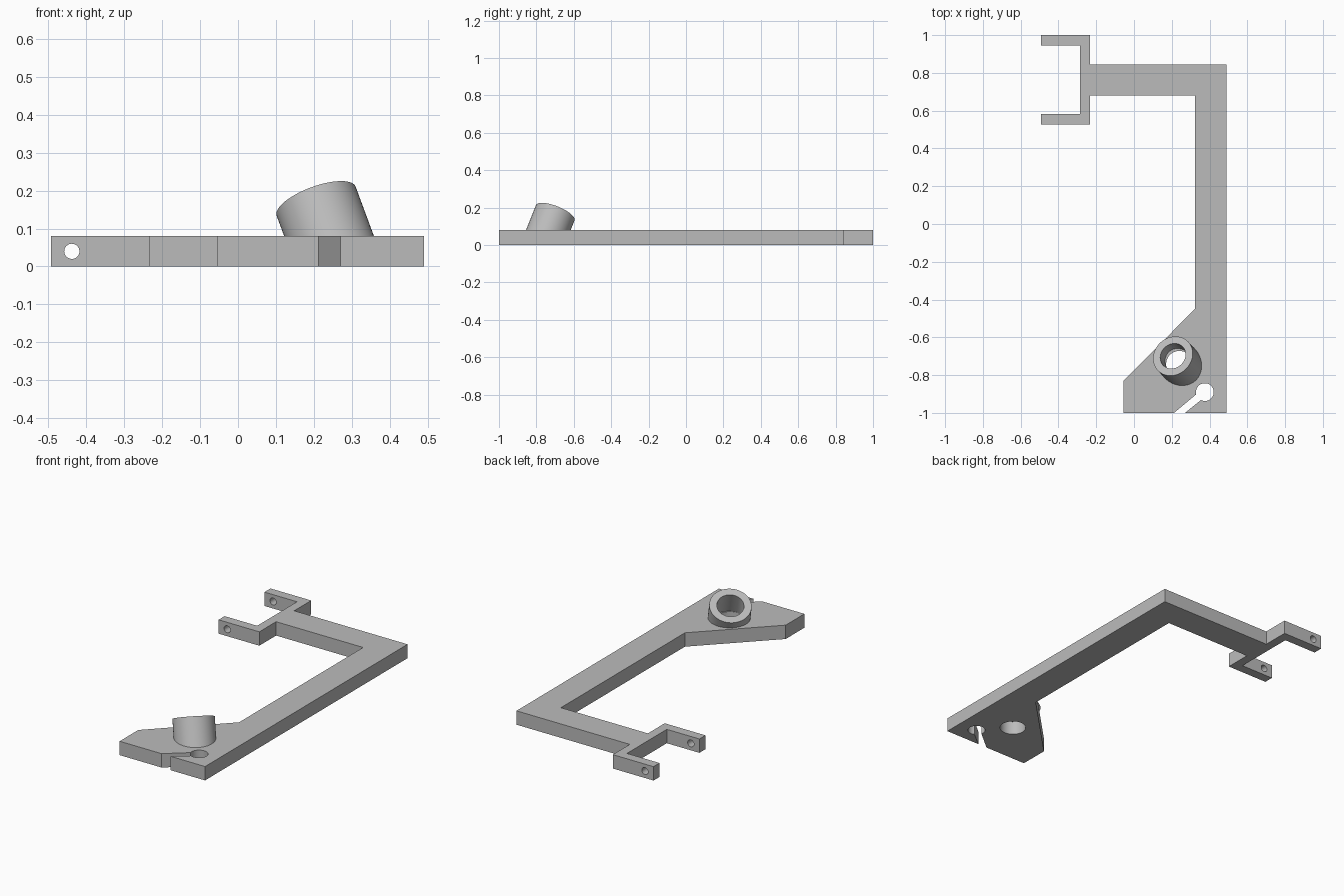
import bpy, bmesh, math
from mathutils import Vector, Matrix

if "Cube" in bpy.data.objects:
    bpy.data.objects.remove(bpy.data.objects["Cube"])

THICK = 0.08
gray = bpy.data.materials.new("light_gray")
gray.diffuse_color = (0.5, 0.5, 0.5, 1)
gray.use_nodes = True
gray.node_tree.nodes["Principled BSDF"].inputs["Base Color"].default_value = gray.diffuse_color


def add_object(name, bm):
    bmesh.ops.recalc_face_normals(bm, faces=bm.faces[:])
    mesh = bpy.data.meshes.new(name)
    bm.to_mesh(mesh)
    bm.free()
    ob = bpy.data.objects.new(name, mesh)
    bpy.context.collection.objects.link(ob)
    mesh.materials.append(gray)
    return ob


def smooth(ob):
    bpy.ops.object.select_all(action='DESELECT')
    ob.select_set(True)
    bpy.context.view_layer.objects.active = ob
    bpy.ops.object.shade_smooth_by_angle(angle=math.radians(30))


def cut_hole(target, name, radius, depth, matrix):
    bm = bmesh.new()
    bmesh.ops.create_cone(bm, cap_ends=True, segments=48, radius1=radius,
                          radius2=radius, depth=depth, matrix=matrix)
    cutter = add_object(name, bm)
    mod = target.modifiers.new(name, 'BOOLEAN')
    mod.operation, mod.solver, mod.object = 'DIFFERENCE', 'EXACT', cutter
    bpy.context.view_layer.objects.active = target
    bpy.ops.object.modifier_apply(modifier=mod.name)
    bpy.data.objects.remove(cutter)


# Flat bracket: fork, arm, long bar and foot with a keyhole slot
keyhole = Vector((0.375, -0.89))
arc = []
for i in range(41):
    a = math.radians(243.4 + (554.8 - 243.4) * i / 40)
    arc.append((keyhole.x + 0.047 * math.cos(a), keyhole.y + 0.047 * math.sin(a)))
outline = [(-0.493, 1), (-0.233, 1), (-0.233, 0.845), (0.49, 0.845), (0.49, -1), (0.27, -1),
           *arc, (0.212, -1), (-0.055, -1), (-0.055, -0.83), (0.322, -0.45),
           (0.322, 0.68), (-0.233, 0.68), (-0.233, 0.527), (-0.493, 0.527),
           (-0.493, 0.582), (-0.285, 0.582), (-0.285, 0.945), (-0.493, 0.945)]
bm = bmesh.new()
face = bm.faces.new([bm.verts.new((x, y, 0)) for x, y in outline])
ext = bmesh.ops.extrude_face_region(bm, geom=[face])
bmesh.ops.translate(bm, vec=(0, 0, THICK),
                    verts=[v for v in ext["geom"] if isinstance(v, bmesh.types.BMVert)])
bracket = add_object("bracket", bm)

# Hole under the boss and pin hole through both fork prongs
cut_hole(bracket, "boss_hole", 0.07, 0.5, Matrix.Translation((0.24, -0.742, 0.04)))
cut_hole(bracket, "pin_hole", 0.02, 0.8,
         Matrix.Translation((-0.438, 0.76, 0.04)) @ Matrix.Rotation(math.pi / 2, 4, 'X'))
smooth(bracket)

# Tilted tubular boss, its foot trimmed level with the plate
axis = Vector((-0.37, 0.40, 1)).normalized()
top = Vector((0.206, -0.699, 0.172))
turn = axis.to_track_quat('Z', 'Y')
SEG = 64
bm = bmesh.new()


def ring(radius, at_foot):
    verts = []
    for i in range(SEG):
        a = 2 * math.pi * i / SEG
        p = top + turn @ Vector((radius * math.cos(a), radius * math.sin(a), 0))
        if at_foot:
            p -= axis * ((p.z - THICK + 0.002) / axis.z)
        verts.append(bm.verts.new(p))
    return verts


rings = [ring(0.111, True), ring(0.111, False), ring(0.071, False), ring(0.071, True)]
for k in range(4):
    a, b = rings[k], rings[(k + 1) % 4]
    for i in range(SEG):
        j = (i + 1) % SEG
        bm.faces.new((a[i], a[j], b[j], b[i]))
smooth(add_object("tilted_boss", bm))
